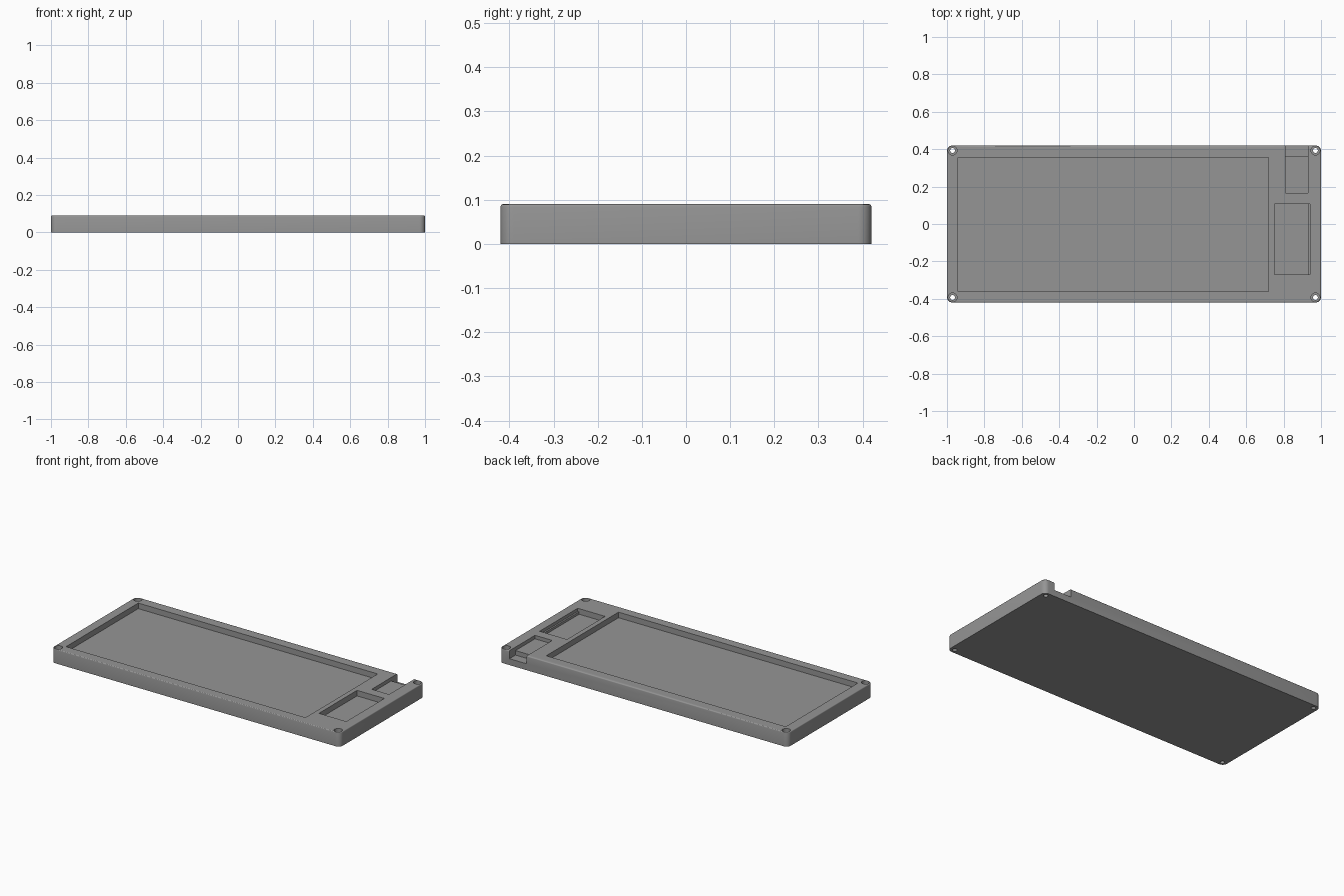
import bpy, bmesh, math

if "Cube" in bpy.data.objects:
    bpy.data.objects.remove(bpy.data.objects["Cube"])

TOP = 0.09
HX, HY = 1.0, 0.42

grey = bpy.data.materials.new("mid grey")
grey.diffuse_color = (0.3, 0.3, 0.3, 1)
grey.use_nodes = True
grey.node_tree.nodes["Principled BSDF"].inputs["Base Color"].default_value = grey.diffuse_color


def to_object(bm, name):
    bmesh.ops.recalc_face_normals(bm, faces=bm.faces)
    mesh = bpy.data.meshes.new(name)
    bm.to_mesh(mesh)
    bm.free()
    mesh.materials.append(grey)
    obj = bpy.data.objects.new(name, mesh)
    bpy.context.collection.objects.link(obj)
    return obj


def box(bm, x0, x1, y0, y1, z0, z1):
    verts = bmesh.ops.create_cube(bm, size=1)["verts"]
    for v in verts:
        v.co = ((x0 + x1) / 2 + v.co.x * (x1 - x0),
                (y0 + y1) / 2 + v.co.y * (y1 - y0),
                (z0 + z1) / 2 + v.co.z * (z1 - z0))


def cylinder(bm, x, y, r, z0, z1):
    verts = bmesh.ops.create_cone(bm, cap_ends=True, segments=32, radius1=r,
                                  radius2=r, depth=z1 - z0)["verts"]
    bmesh.ops.translate(bm, verts=verts, vec=(x, y, (z0 + z1) / 2))


def cut(target, bm):
    cutter = to_object(bm, "cutter")
    cutter.hide_render = True
    mod = target.modifiers.new("cut", "BOOLEAN")
    mod.operation, mod.solver, mod.object = "DIFFERENCE", "EXACT", cutter
    bpy.context.view_layer.objects.active = target
    bpy.ops.object.modifier_apply(modifier=mod.name)
    bpy.data.objects.remove(cutter)


# Tray body: slab with rounded corners and a softened top rim
bm = bmesh.new()
box(bm, -HX, HX, -HY, HY, 0, TOP)
upright = [e for e in bm.edges if abs(e.verts[0].co.z - e.verts[1].co.z) > 0.01]
bmesh.ops.bevel(bm, geom=upright, offset=0.03, segments=8, profile=0.5, affect="EDGES")
rim = [e for e in bm.edges if all(v.co.z > TOP - 1e-4 for v in e.verts)]
bmesh.ops.bevel(bm, geom=rim, offset=0.006, segments=3, profile=0.5, affect="EDGES")
tray = to_object(bm, "tray_body")

# Pockets: x0, x1, y0, y1, floor height
UP = TOP + 0.05
pockets = [
    (-0.94, 0.72, -0.36, 0.355, 0.055),    # large recess
    (0.75, 0.93, -0.27, 0.107, 0.055),     # side recess
    (0.92, 0.94, -0.27, 0.107, 0.07),      # narrow ledge of the side recess
    (0.81, 0.93, 0.167, 0.40, 0.068),      # shallow part of the notch
    (0.81, 0.93, 0.36, HY + 0.05, 0.04),   # deep outlet through the back wall
]
for x0, x1, y0, y1, floor in pockets:
    bm = bmesh.new()
    box(bm, x0, x1, y0, y1, floor, UP)
    cut(tray, bm)

# Corner screw holes with counterbores
for sx in (-1, 1):
    for sy in (-1, 1):
        for r, z0 in ((0.024, 0.06), (0.013, -0.05)):
            bm = bmesh.new()
            cylinder(bm, sx * 0.97, sy * 0.393, r, z0, UP)
            cut(tray, bm)

# Smooth rounded surfaces, keep edges sharp
bpy.ops.object.select_all(action="DESELECT")
tray.select_set(True)
bpy.context.view_layer.objects.active = tray
bpy.ops.object.shade_smooth_by_angle(angle=math.radians(35))
